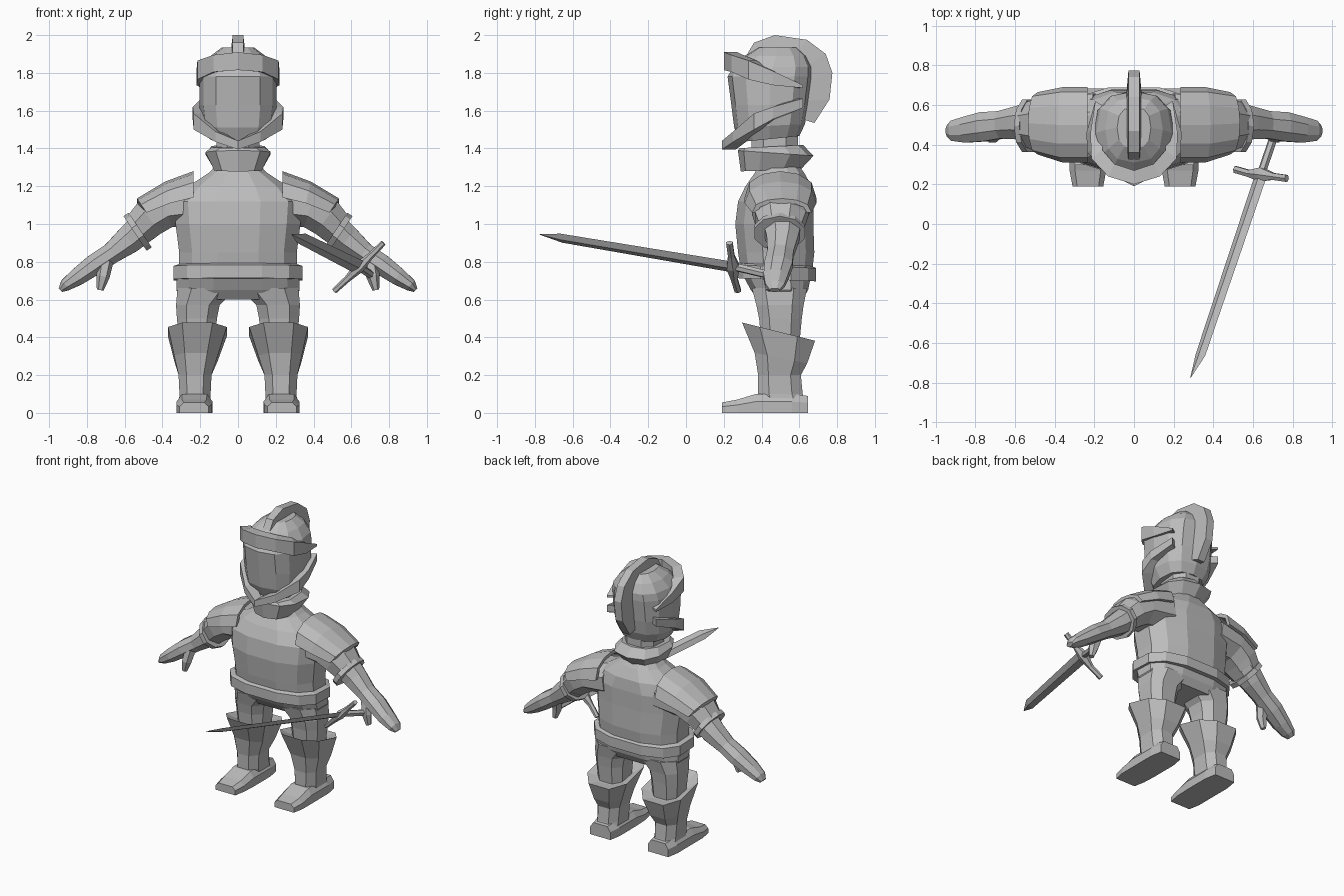
import bpy, bmesh, math
from mathutils import Vector

steel = bpy.data.materials.new("steel_grey")
steel.diffuse_color = (0.5, 0.5, 0.5, 1)


def loft(name, rings, mirror=False):
    """Skin a list of equal-length closed rings, cap both ends."""
    bm = bmesh.new()
    rows = [[bm.verts.new(p) for p in r] for r in rings]
    n = len(rows[0])
    for a, b in zip(rows, rows[1:]):
        for i in range(n):
            j = (i + 1) % n
            bm.faces.new((a[i], a[j], b[j], b[i]))
    bm.faces.new(rows[0][::-1])
    bm.faces.new(rows[-1])
    bmesh.ops.remove_doubles(bm, verts=bm.verts, dist=0.0005)
    bmesh.ops.recalc_face_normals(bm, faces=bm.faces)
    me = bpy.data.meshes.new(name)
    bm.to_mesh(me)
    bm.free()
    me.materials.append(steel)
    ob = bpy.data.objects.new(name, me)
    bpy.context.collection.objects.link(ob)
    if mirror:
        ob.modifiers.new("mirror", 'MIRROR').use_axis[0] = True
    return ob


def ring(z, x0, x1, y0, y1, slope=0.0, n=12, power=0.8, turn=0.5):
    """Rounded horizontal ring inside a box; slope tilts it along y."""
    pts = []
    for i in range(n):
        a = 2 * math.pi * (i + turn) / n - math.pi / 2
        c, s = math.cos(a), math.sin(a)
        dx = math.copysign(abs(c) ** power, c) * (x1 - x0) / 2
        dy = math.copysign(abs(s) ** power, s) * (y1 - y0) / 2
        pts.append(((x0 + x1) / 2 + dx, (y0 + y1) / 2 + dy, z + slope * dy))
    return pts


def sweep(name, stations, n=8, side=(0, 1, 0), mirror=False, turn=0.5):
    """Sweep an ellipse along (x, y, z, height, width) stations."""
    rings = []
    pos = [Vector(s[:3]) for s in stations]
    for i, s in enumerate(stations):
        t = (pos[min(i + 1, len(pos) - 1)] - pos[max(i - 1, 0)]).normalized()
        w = Vector(side)
        w = (w - t * w.dot(t)).normalized()
        h = t.cross(w)
        angles = [2 * math.pi * (k + turn) / n for k in range(n)]
        rings.append([pos[i] + w * s[4] * math.cos(a) + h * s[3] * math.sin(a) for a in angles])
    return loft(name, rings, mirror)


# Torso: z, half width, front, back
loft("torso", [ring(z, -w, w, f, b) for z, w, f, b in (
    (0.72, 0.32, 0.29, 0.67), (0.85, 0.32, 0.27, 0.685), (1.0, 0.34, 0.255, 0.68),
    (1.12, 0.35, 0.27, 0.68), (1.2, 0.27, 0.31, 0.67), (1.27, 0.16, 0.36, 0.63),
    (1.31, 0.12, 0.38, 0.6))])

# Belt, slightly lower at the back
loft("belt", [ring(z, -w, w, f, b, -0.04, power=0.75) for z, w, f, b in (
    (0.705, 0.325, 0.28, 0.67), (0.705, 0.35, 0.255, 0.695),
    (0.775, 0.35, 0.255, 0.695), (0.785, 0.32, 0.28, 0.67))])

# Trousers
loft("hips", [ring(z, -w, w, f, b, power=0.7) for z, w, f, b in (
    (0.6, 0.30, 0.38, 0.62), (0.65, 0.335, 0.34, 0.65), (0.74, 0.33, 0.29, 0.67))])
loft("leg", [ring(z, a, b, f, k, n=8, power=0.75) for z, a, b, f, k in (
    (0.3, 0.12, 0.31, 0.4, 0.6), (0.5, 0.105, 0.33, 0.38, 0.62),
    (0.57, 0.09, 0.335, 0.365, 0.63), (0.66, 0.0, 0.33, 0.34, 0.65))], True)

# Boots: shaft with flared sloping cuff, then foot lofted heel to toe
loft("boot", [ring(z, a, b, f, k, s, n=8, power=0.75) for z, a, b, f, k, s in (
    (0.03, 0.14, 0.32, 0.40, 0.645, 0), (0.1, 0.14, 0.315, 0.375, 0.625, 0),
    (0.2, 0.135, 0.32, 0.375, 0.615, 0), (0.29, 0.1, 0.345, 0.355, 0.65, -0.2),
    (0.43, 0.05, 0.38, 0.285, 0.695, -0.25), (0.4, 0.11, 0.32, 0.38, 0.62, -0.2))], True)
foot = []
for y, a, b, h in ((0.645, 0.15, 0.31, 0.09), (0.56, 0.135, 0.325, 0.1), (0.37, 0.135, 0.325, 0.1),
                   (0.27, 0.14, 0.325, 0.07), (0.19, 0.155, 0.31, 0.055)):
    m = (b - a) * 0.15
    foot.append([(a, y, 0), (b, y, 0), (b, y, h * 0.6), (b - m, y, h), (a + m, y, h), (a, y, h * 0.6)])
loft("foot", foot, True)

# Arms: sleeve, elbow cuff, forearm with mitten hand, thumb
sweep("sleeve", [(0.2, 0.5, 1.11, 0.12, 0.17), (0.38, 0.5, 1.085, 0.115, 0.16),
                 (0.47, 0.5, 1.03, 0.11, 0.145), (0.535, 0.5, 0.965, 0.095, 0.115)], mirror=True)
sweep("elbow_cuff", [(0.518, 0.495, 0.968, 0.11, 0.14), (0.545, 0.495, 0.95, 0.11, 0.14)],
      n=10, mirror=True)
sweep("forearm", [(0.5, 0.51, 0.985, 0.09, 0.11), (0.58, 0.51, 0.915, 0.08, 0.09),
                  (0.67, 0.50, 0.845, 0.06, 0.075), (0.76, 0.49, 0.785, 0.06, 0.08),
                  (0.85, 0.475, 0.72, 0.05, 0.07), (0.915, 0.47, 0.675, 0.035, 0.055),
                  (0.94, 0.47, 0.65, 0.015, 0.03)], mirror=True)
sweep("thumb", [(0.7, 0.46, 0.8, 0.04, 0.04), (0.715, 0.44, 0.72, 0.035, 0.035),
                (0.73, 0.44, 0.65, 0.018, 0.02)], n=6, mirror=True)

# Shoulder plates: arched shells sloping outward
plates = []
for bx, bz, tx, tz, y0, y1 in ((0.235, 1.14, 0.235, 1.28, 0.31, 0.69),
                               (0.36, 1.11, 0.385, 1.225, 0.31, 0.69),
                               (0.485, 1.06, 0.535, 1.135, 0.35, 0.665)):
    arc = []
    for k, order in ((0.0, range(7)), (0.025, range(6, -1, -1))):
        for i in order:
            a = math.pi * i / 6
            u = math.sin(a) ** 0.8
            y = (y0 + y1) / 2 - math.cos(a) * ((y1 - y0) / 2 - k)
            arc.append((bx + (tx - bx) * u, y, bz + (tz - bz) * u - k * u))
    plates.append(arc)
loft("shoulder_plate", plates, True)

# Neck and flared collar
loft("collar", [ring(z, -w, w, f, b, s, n=10, turn=0) for z, w, f, b, s in (
    (1.285, 0.13, 0.29, 0.61, 0.04), (1.375, 0.18, 0.275, 0.675, -0.07),
    (1.41, 0.145, 0.285, 0.62, 0.05))])
loft("neck", [ring(z, -0.12, 0.12, 0.34, 0.6, n=8) for z in (1.36, 1.5)])

# Helmet bowl with faceted visor
loft("helmet", [ring(z, -w, w, f, b, s, turn=0) for z, w, f, b, s in (
    (1.45, 0.15, 0.29, 0.60, 0.1), (1.52, 0.19, 0.255, 0.63, 0.05),
    (1.63, 0.205, 0.24, 0.65, 0), (1.78, 0.205, 0.22, 0.67, 0),
    (1.83, 0.19, 0.25, 0.67, 0), (1.89, 0.145, 0.31, 0.64, 0), (1.935, 0.085, 0.38, 0.59, 0))])


def band(name, path, depth):
    """Half band around the helmet: x, y, bottom z, top z; mirrored."""
    rings = []
    for x, y, lo, hi in path:
        inward = Vector((-x, 0.5 - y, 0)).normalized() * depth
        rings.append([(x, y, lo), (x, y, hi), (x + inward.x, y + inward.y, hi),
                      (x + inward.x, y + inward.y, lo)])
    loft(name, rings, True)


# Brow peak and chin guard
band("brow_band", [(0, 0.2, 1.815, 1.91), (0.13, 0.24, 1.805, 1.895), (0.215, 0.33, 1.765, 1.865),
                   (0.22, 0.46, 1.735, 1.81), (0.195, 0.62, 1.72, 1.735)], 0.07)
band("chin_guard", [(0, 0.19, 1.395, 1.44), (0.12, 0.25, 1.435, 1.49), (0.235, 0.36, 1.5, 1.585),
                    (0.24, 0.46, 1.555, 1.62), (0.195, 0.62, 1.615, 1.665)], 0.075)

# Crest fin: outer and inner edge pairs (y, z)
crest = []
for oy, oz, iy, iz in ((0.29, 1.84, 0.36, 1.84), (0.36, 1.96, 0.42, 1.88), (0.47, 2.0, 0.48, 1.9),
                       (0.64, 1.975, 0.58, 1.89), (0.74, 1.9, 0.63, 1.83), (0.775, 1.8, 0.64, 1.76),
                       (0.76, 1.66, 0.64, 1.65), (0.68, 1.535, 0.6, 1.56)):
    crest.append([(-0.028, oy, oz), (0.028, oy, oz), (0.04, iy, iz), (-0.04, iy, iz)])
loft("helmet_crest", crest)

# Sword held forward in one hand
across = (0.26, -0.05, 0.26)
sweep("sword_blade", [(0.645, 0.26, 0.77, 0.013, 0.042), (0.335, -0.66, 0.925, 0.012, 0.034),
                      (0.285, -0.775, 0.945, 0.001, 0.002)], n=4, side=across, turn=0)
sweep("sword_grip", [(0.64, 0.25, 0.775, 0.022, 0.022), (0.705, 0.44, 0.73, 0.022, 0.022)], n=6, side=across)
sweep("sword_guard", [(0.51, 0.275, 0.645, 0.015, 0.02), (0.58, 0.255, 0.71, 0.018, 0.02),
                      (0.64, 0.25, 0.77, 0.03, 0.04), (0.7, 0.24, 0.83, 0.018, 0.02),
                      (0.77, 0.23, 0.9, 0.015, 0.02)], n=6)
